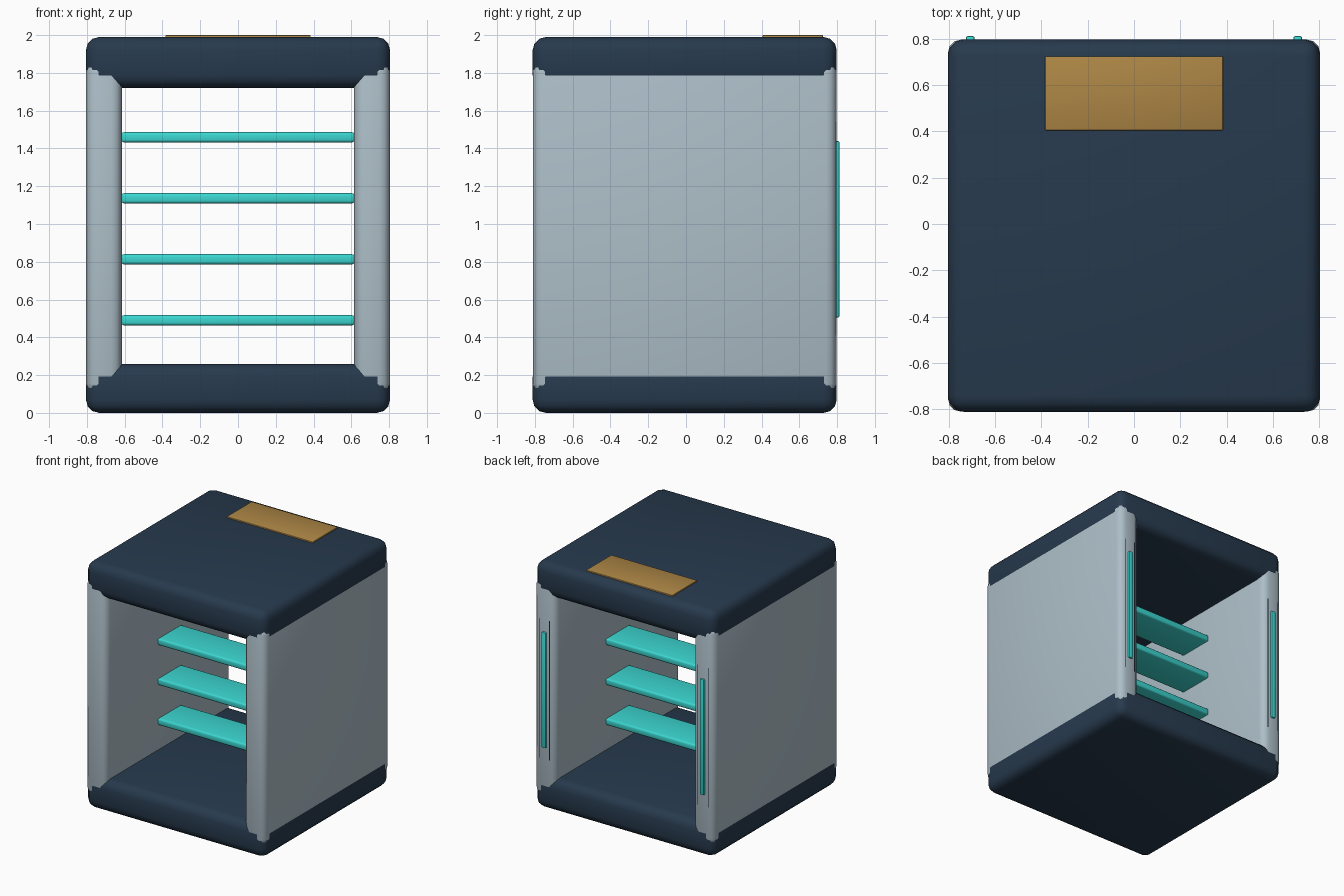
import bpy

if "Cube" in bpy.data.objects:
    bpy.data.objects.remove(bpy.data.objects["Cube"])


def material(name, rgb):
    m = bpy.data.materials.new(name)
    m.diffuse_color = (*rgb, 1)
    m.use_nodes = True
    m.node_tree.nodes["Principled BSDF"].inputs["Base Color"].default_value = m.diffuse_color
    return m


NAVY = material("navy", (0.02, 0.042, 0.075))
PALE = material("pale_grey", (0.42, 0.52, 0.58))
CYAN = material("cyan", (0.045, 0.68, 0.64))
GOLD = material("gold", (0.42, 0.24, 0.06))
DARK = material("dark", (0.01, 0.015, 0.025))


def box(name, x, y, z, mat, bevel=0.0, segments=3):
    """Rounded box given by its (min, max) range on each axis."""
    bpy.ops.mesh.primitive_cube_add(size=1, location=[sum(r) / 2 for r in (x, y, z)])
    ob = bpy.context.object
    ob.name = name
    ob.scale = [r[1] - r[0] for r in (x, y, z)]
    bpy.ops.object.transform_apply(location=False, rotation=False, scale=True)
    ob.data.materials.append(mat)
    if bevel:
        mod = ob.modifiers.new("round_edges", 'BEVEL')
        mod.width = bevel
        mod.segments = segments
        bpy.ops.object.modifier_apply(modifier=mod.name)
        bpy.ops.object.shade_smooth_by_angle()
    return ob


def span(side, a, b):
    return tuple(sorted((side * a, side * b)))


FRONT, BACK = -0.812, 0.798

# base and lid slabs
box("base", (-0.805, 0.805), (FRONT, BACK), (0, 0.26), NAVY, 0.07)
box("lid", (-0.805, 0.805), (FRONT, BACK), (1.72, 1.99), NAVY, 0.07)

# label plate on the lid
box("lid_plate", (-0.385, 0.385), (0.405, 0.725), (1.975, 2.0), GOLD, 0.005, 2)

# side walls, with a rear channel and light strip in each
for side, label in ((-1, "left"), (1, "right")):
    box(label + "_wall", span(side, 0.615, 0.804), (FRONT + 0.001, BACK - 0.001),
        (0.1, 1.86), PALE, 0.055)
    box(label + "_rear_channel", span(side, 0.659, 0.757), (0.76, BACK - 0.002),
        (0.41, 1.54), DARK)
    box(label + "_rear_strip", span(side, 0.689, 0.727), (0.775, 0.812),
        (0.505, 1.44), CYAN, 0.008, 2)

# shelves
for i in range(4):
    z = 0.49 + i * 0.323
    box(f"shelf_{i + 1}", (-0.618, 0.618), (-0.15, 0.15), (z - 0.027, z + 0.027),
        CYAN, 0.015)
